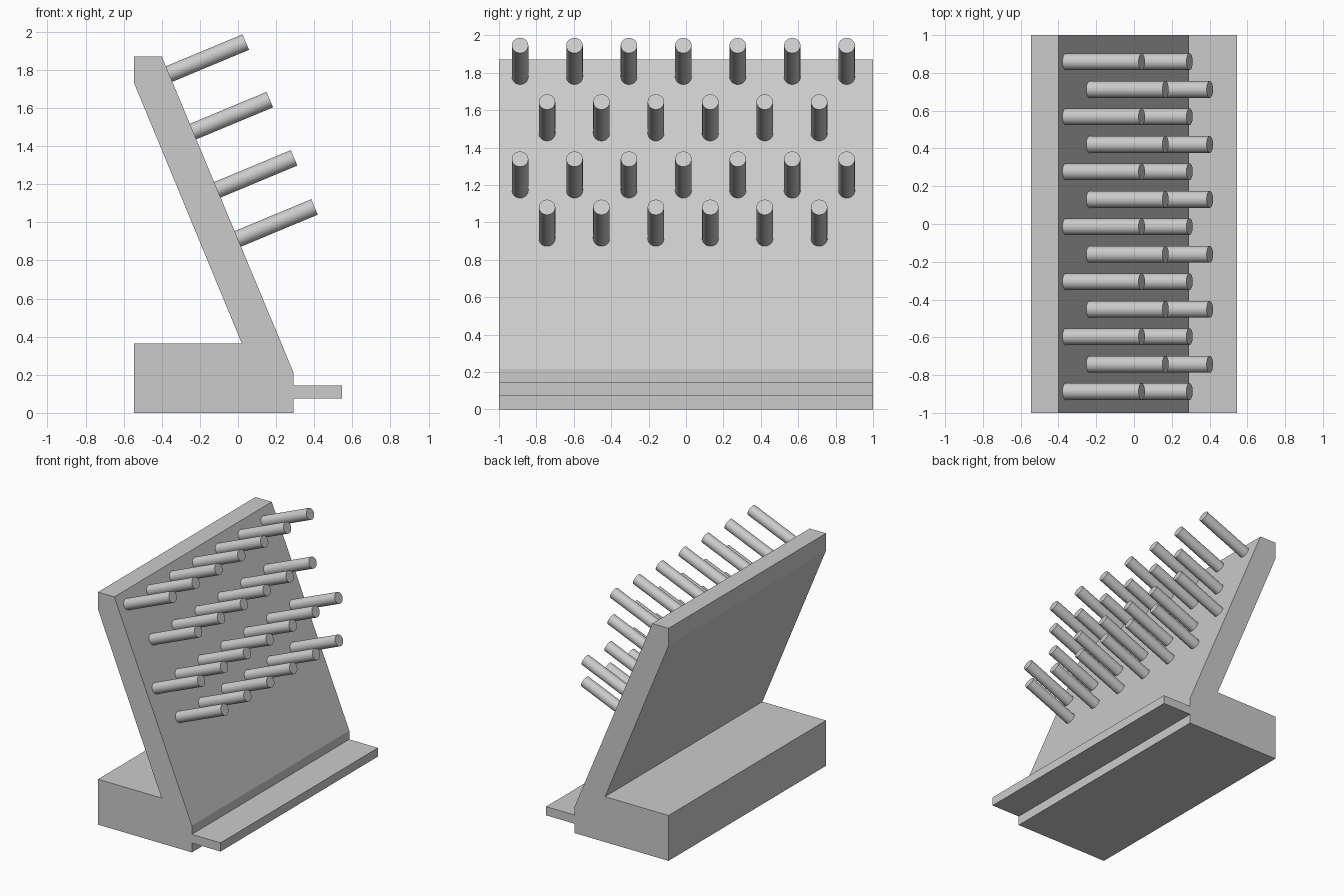
import bpy, bmesh, math
from mathutils import Vector

cube = bpy.data.objects.get("Cube")
if cube:
    bpy.data.objects.remove(cube, do_unlink=True)

grey = bpy.data.materials.new("light grey")
grey.use_nodes = True
colour = (0.6, 0.6, 0.6, 1)
grey.diffuse_color = colour
grey.node_tree.nodes["Principled BSDF"].inputs["Base Color"].default_value = colour

# Rack body: base, leaning board and front drip ledge as one extruded side profile
profile = [(-0.545, 0), (0.29, 0), (0.29, 0.075), (0.545, 0.075), (0.545, 0.145),
           (0.29, 0.145), (0.29, 0.215), (-0.40, 1.87), (-0.545, 1.87),
           (-0.545, 1.73), (0.02, 0.365), (-0.545, 0.365)]
bm = bmesh.new()
side = bm.faces.new([bm.verts.new((x, -1, z)) for x, z in profile])
extruded = bmesh.ops.extrude_face_region(bm, geom=[side])["geom"]
bmesh.ops.translate(bm, vec=(0, 2, 0),
                    verts=[v for v in extruded if isinstance(v, bmesh.types.BMVert)])
bmesh.ops.recalc_face_normals(bm, faces=bm.faces)
mesh = bpy.data.meshes.new("rack_body")
bm.to_mesh(mesh)
bm.free()
mesh.materials.append(grey)
body = bpy.data.objects.new("rack_body", mesh)
bpy.context.collection.objects.link(body)

# Pegs: staggered rows standing square to the board, sunk slightly into it
foot, top = Vector((0.29, 0, 0.215)), Vector((-0.40, 0, 1.87))
slope = (top - foot).normalized()
normal = Vector((slope.z, 0, -slope.x))
PEG_REACH, PEG_SINK, PEG_RADIUS, SPACING = 0.436, 0.05, 0.044, 0.291


def add_peg(name, base):
    bpy.ops.mesh.primitive_cylinder_add(
        vertices=32, radius=PEG_RADIUS, depth=PEG_REACH + PEG_SINK,
        location=base + normal * (PEG_REACH - PEG_SINK) / 2,
        rotation=(0, math.atan2(normal.x, normal.z), 0))
    peg = bpy.context.object
    peg.name = name
    peg.data.materials.append(grey)
    bpy.ops.object.shade_smooth_by_angle()


# Each row: distance up the board, first peg position, number of pegs
rows = [(0.756, -0.743, 6), (1.035, -0.887, 7), (1.366, -0.743, 6), (1.693, -0.887, 7)]
for r, (height, start, count) in enumerate(rows, 1):
    for i in range(count):
        base = foot + slope * height
        base.y = start + i * SPACING
        add_peg(f"peg_row{r}_{i + 1}", base)
